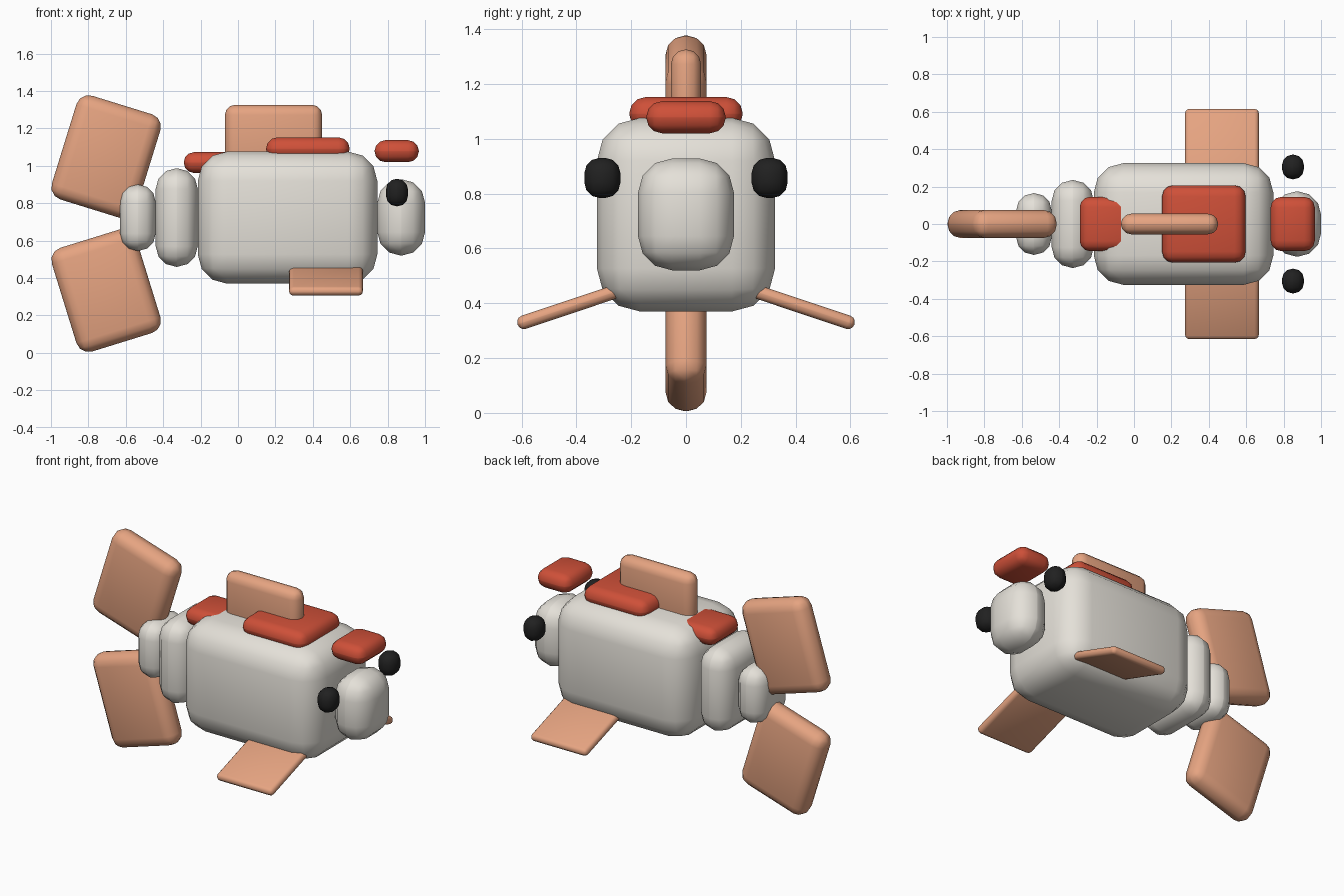
import bpy, bmesh, math
from mathutils import Matrix

if "Cube" in bpy.data.objects:
    bpy.data.objects.remove(bpy.data.objects["Cube"])


def material(name, rgb):
    m = bpy.data.materials.new(name)
    m.diffuse_color = (*rgb, 1)
    m.use_nodes = True
    m.node_tree.nodes["Principled BSDF"].inputs["Base Color"].default_value = m.diffuse_color
    return m


WHITE = material("off_white", (0.78, 0.75, 0.69))
SALMON = material("salmon", (0.79, 0.37, 0.22))
RED = material("red", (0.62, 0.08, 0.04))
BLACK = material("black", (0.015, 0.015, 0.015))


def rounded_box(name, centre, size, bevel, mat, axis='X', angle=0):
    """Box with rounded edges, turned about one axis through its centre."""
    bm = bmesh.new()
    bmesh.ops.create_cube(bm, size=1, matrix=Matrix.Diagonal((*size, 1)))
    bevel = min(bevel, min(size) * 0.49)
    bmesh.ops.bevel(bm, geom=bm.edges[:], offset=bevel, segments=3,
                    profile=0.5, affect='EDGES', clamp_overlap=True)
    bmesh.ops.transform(bm, verts=bm.verts[:],
                        matrix=Matrix.Rotation(math.radians(angle), 4, axis))
    for f in bm.faces:
        f.smooth = True
    mesh = bpy.data.meshes.new(name)
    bm.to_mesh(mesh)
    bm.free()
    mesh.set_sharp_from_angle(angle=math.radians(35))
    mesh.materials.append(mat)
    ob = bpy.data.objects.new(name, mesh)
    ob.location = centre
    bpy.context.collection.objects.link(ob)
    return ob


def span(name, x, y_half, z, bevel, mat):
    """Rounded box given by its x and z limits, centred on y = 0."""
    return rounded_box(name, ((x[0] + x[1]) / 2, 0, (z[0] + z[1]) / 2),
                       (x[1] - x[0], 2 * y_half, z[1] - z[0]), bevel, mat)


# Body, head and tapering tail segments
span("body", (-0.215, 0.745), 0.325, (0.37, 1.076), 0.157, WHITE)
span("head", (0.745, 1.0), 0.175, (0.52, 0.928), 0.125, WHITE)
span("tail_segment_front", (-0.44, -0.215), 0.235, (0.46, 0.987), 0.115, WHITE)
span("tail_segment_rear", (-0.63, -0.44), 0.165, (0.545, 0.9), 0.095, WHITE)

# Back fin
span("back_fin", (-0.07, 0.45), 0.055, (0.95, 1.326), 0.055, SALMON)

# Tail fins, upper and lower
for side, name in ((1, "upper_tail_fin"), (-1, "lower_tail_fin")):
    rounded_box(name, (-0.705, 0, 0.691 + side * 0.357),
                (0.47, 0.148, 0.58), 0.068, SALMON, 'Y', side * 17.2)

# Side fins, sloping down and out
for side, name in ((-1, "right_side_fin"), (1, "left_side_fin")):
    rounded_box(name, (0.47, side * 0.42, 0.388),
                (0.395, 0.41, 0.05), 0.024, SALMON, 'X', -side * 18.5)

# Red patches along the back
span("back_patch", (0.15, 0.597), 0.207, (1.03, 1.152), 0.06, RED)
span("head_patch", (0.73, 0.967), 0.145, (1.02, 1.137), 0.058, RED)
span("rear_patch", (-0.29, 0.0), 0.145, (0.962, 1.073), 0.055, RED)

# Eyes
for side, name in ((-1, "right_eye"), (1, "left_eye")):
    rounded_box(name, (0.85, side * 0.305, 0.857),
                (0.118, 0.132, 0.147), 0.057, BLACK)
